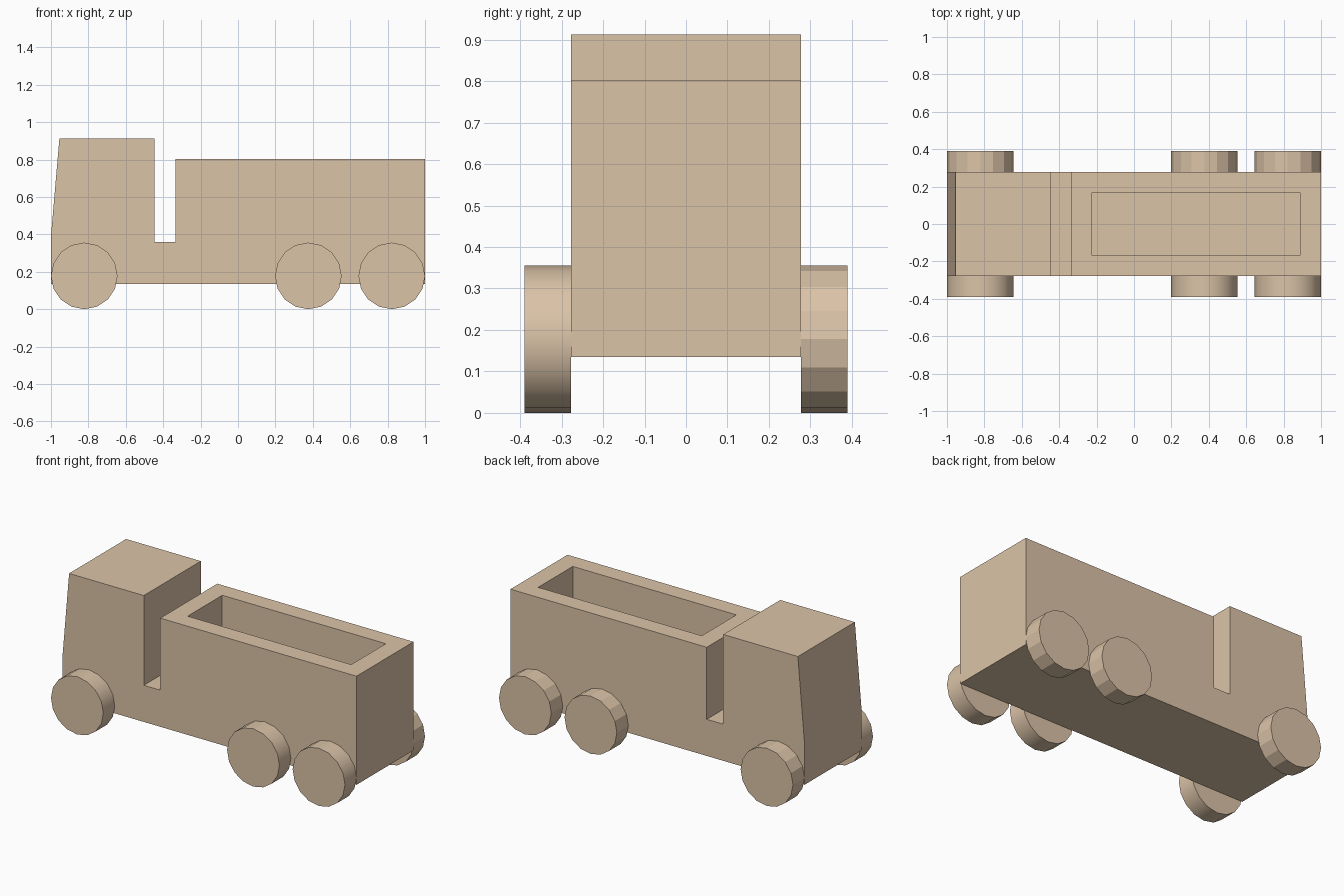
import bpy, bmesh, math
from mathutils import Matrix

if "Cube" in bpy.data.objects:
    bpy.data.objects.remove(bpy.data.objects["Cube"])

wood = bpy.data.materials.new("light wood")
wood.diffuse_color = (0.71, 0.55, 0.39, 1)
wood.use_nodes = True
wood.node_tree.nodes["Principled BSDF"].inputs["Base Color"].default_value = wood.diffuse_color


def add_object(name, bm):
    bmesh.ops.recalc_face_normals(bm, faces=bm.faces)
    mesh = bpy.data.meshes.new(name)
    bm.to_mesh(mesh)
    bm.free()
    mesh.materials.append(wood)
    obj = bpy.data.objects.new(name, mesh)
    bpy.context.collection.objects.link(obj)
    return obj


def extrude_profile(name, points, half_width):
    """Side outline in x, z extruded across y."""
    bm = bmesh.new()
    face = bm.faces.new([bm.verts.new((x, -half_width, z)) for x, z in points])
    out = bmesh.ops.extrude_face_region(bm, geom=[face])
    moved = [v for v in out["geom"] if isinstance(v, bmesh.types.BMVert)]
    bmesh.ops.translate(bm, verts=moved, vec=(0, 2 * half_width, 0))
    return add_object(name, bm)


def add_wheel(name, x, side, smooth):
    bm = bmesh.new()
    bmesh.ops.create_cone(
        bm, cap_ends=True, segments=16, radius1=0.178, radius2=0.178, depth=0.112,
        matrix=Matrix.Translation((x, side * 0.333, 0.178))
        @ Matrix.Rotation(math.pi / 2, 4, "X"))
    for f in bm.faces:
        f.smooth = smooth and len(f.verts) == 4
    for e in bm.edges:
        e.smooth = all(len(f.verts) == 4 for f in e.link_faces)
    return add_object(name, bm)


# Truck body: sloped cab, gap and cargo box in one block
body = extrude_profile("truck_body", [
    (-1.0, 0.135), (1.0, 0.135), (1.0, 0.803), (-0.335, 0.803),
    (-0.335, 0.36), (-0.447, 0.36), (-0.447, 0.912), (-0.955, 0.912),
    (-1.0, 0.39)], 0.277)

# Open cargo bed
cutter = extrude_profile("cargo_bed_cutter", [
    (-0.225, 0.36), (0.888, 0.36), (0.888, 1.0), (-0.225, 1.0)], 0.168)
cutter.hide_render = True
cutter.hide_viewport = True
cut = body.modifiers.new("cargo bed", "BOOLEAN")
cut.operation = "DIFFERENCE"
cut.solver = "EXACT"
cut.object = cutter

# Wheels: smooth treads on one side, faceted on the other
for place, x in (("front", -0.822), ("middle", 0.376), ("rear", 0.822)):
    add_wheel(place + "_wheel_near", x, -1, True)
    add_wheel(place + "_wheel_far", x, 1, False)
